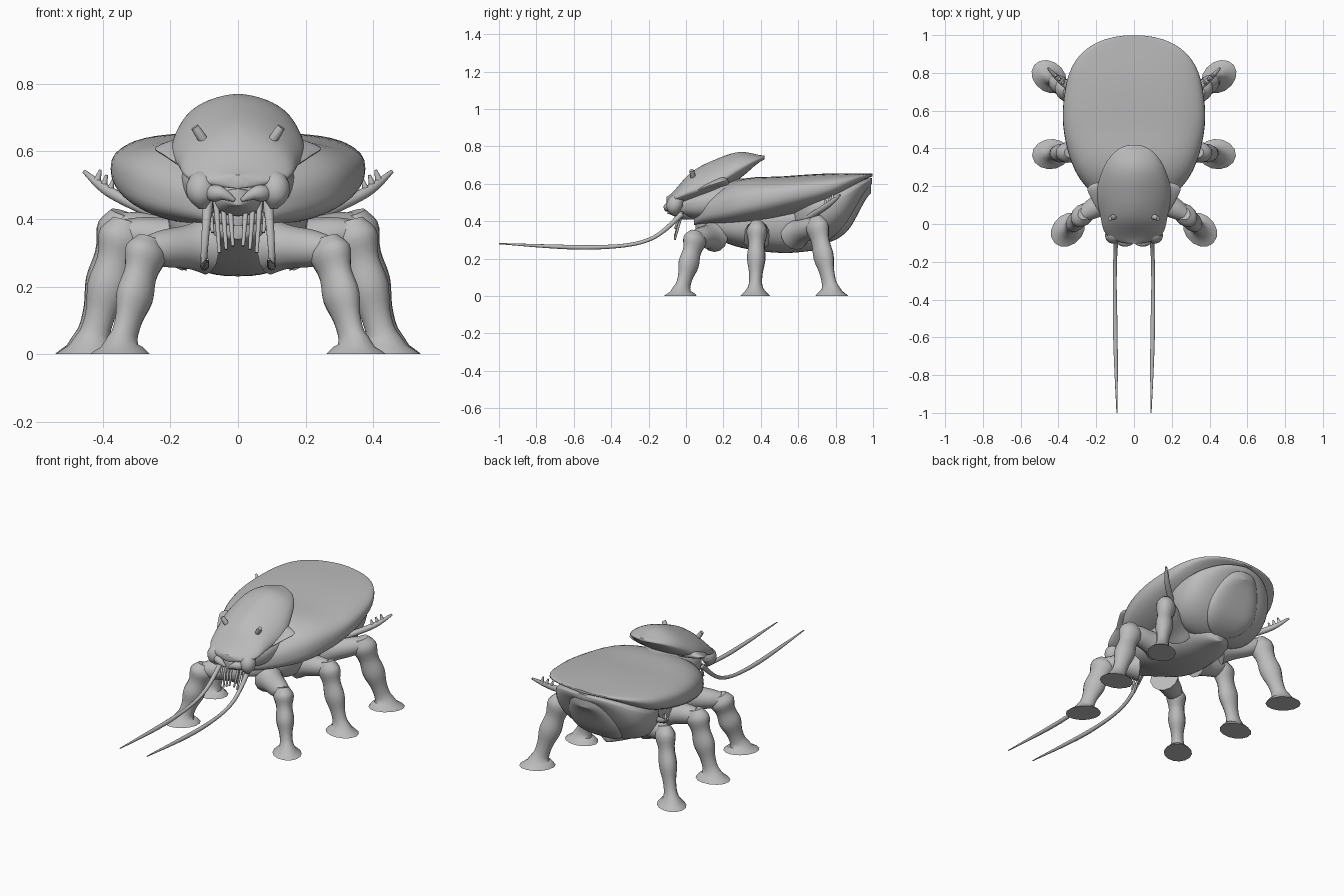
import bpy, bmesh, math
from mathutils import Vector

if "Cube" in bpy.data.objects:
    bpy.data.objects.remove(bpy.data.objects["Cube"])

mat = bpy.data.materials.new("chitin_grey")
mat.use_nodes = True
grey = (0.5, 0.5, 0.5, 1)
mat.diffuse_color = grey
mat.node_tree.nodes["Principled BSDF"].inputs["Base Color"].default_value = grey


def curve(values, t):
    """Smooth interpolation through evenly spaced numbers or vectors."""
    last = len(values) - 1
    i = min(int(t * last), last - 1)
    f = t * last - i
    a, b, c, d = (values[max(0, min(j, last))] for j in range(i - 1, i + 3))
    return (b + (c - a) * (f / 2) + (a * 2 - b * 5 + c * 4 - d) * (f ** 2 / 2)
            + (b * 3 - c * 3 + d - a) * (f ** 3 / 2))


def skin(name, rings, mirror=False):
    """Join rings of points into a closed smooth surface."""
    bm = bmesh.new()
    loops = [[bm.verts.new(point) for point in ring] for ring in rings]
    for near, far in zip(loops, loops[1:]):
        for i in range(len(near)):
            bm.faces.new((near[i - 1], near[i], far[i], far[i - 1]))
    bm.faces.new(loops[0])
    bm.faces.new(loops[-1])
    bmesh.ops.recalc_face_normals(bm, faces=bm.faces)
    for face in bm.faces:
        face.smooth = True
    mesh = bpy.data.meshes.new(name)
    bm.to_mesh(mesh)
    bm.free()
    mesh.set_sharp_from_angle(angle=math.radians(50))
    mesh.materials.append(mat)
    ob = bpy.data.objects.new(name, mesh)
    bpy.context.collection.objects.link(ob)
    if mirror:
        ob.modifiers.new("mirror", "MIRROR").use_mirror_merge = False


def power(value, exponent):
    return math.copysign(abs(value) ** exponent, value)


def body(name, start, end, width, top, rim, bottom, crown=2.0, belly=2.5):
    """Round-ended loft along y with a superellipse cross-section."""
    rings, stations, sides = [], 30, 48
    for k in range(stations + 1):
        t = (1 - math.cos(math.pi * k / stations)) / 2
        t = max(.002, min(t, .998))
        w = curve(width, t) * math.sqrt(1 - t ** 10 - (1 - t) ** 10)
        mid = curve(rim, t)
        ring = []
        for n in range(sides):
            angle = math.tau * n / sides
            c, s = math.cos(angle), math.sin(angle)
            shape, edge = (crown, top) if s > 0 else (belly, bottom)
            height = (curve(edge, t) - mid) * abs(s) ** (2 / shape)
            ring.append((w * power(c, 2 / shape), start + (end - start) * t,
                         mid + height))
        rings.append(ring)
    skin(name, rings)


def tube(name, path, radii, squash=1.0, flat_end=False):
    """Mirrored pair of tubes along a smooth path with varying radius."""
    path = [Vector(point) for point in path]
    run = path[-1] - path[0]
    across = Vector((-run.y, run.x, 0)).normalized()
    steps, sides, rings = 20, 14, []
    points = [curve(path, k / steps) for k in range(steps + 1)]
    for k, point in enumerate(points):
        along = points[min(k + 1, steps)] - points[max(k - 1, 0)]
        if flat_end and k > steps - 3:
            along = Vector((0, 0, -1))
        up = across.cross(along).normalized()
        side = along.normalized().cross(up) * squash
        radius = curve(radii, k / steps)
        rings.append([point + (up * math.cos(a) + side * math.sin(a)) * radius
                      for a in (math.tau * n / sides for n in range(sides))])
    skin(name, rings, mirror=True)


# Wing shell
body("wing_shell", .04, 1,
     width=[.2, .32, .375, .365, .33], top=[.5, .62, .64, .655, .655],
     rim=[.43, .49, .54, .58, .65], bottom=[.38, .38, .42, .5, .64], crown=2.7)

# Underside
body("thorax", .05, .76, width=[.12, .2, .2, .18], top=[.5, .5],
     rim=[.38, .42], bottom=[.34, .26, .23, .25])
body("abdomen", .55, .995, width=[.25, .3, .28, .18], top=[.55, .6, .62, .63],
     rim=[.45, .48, .53, .62], bottom=[.33, .28, .36, .6])
body("tail_plate", .74, .99, width=[.14, .17, .1], top=[.5, .55, .62],
     rim=[.42, .48, .6], bottom=[.28, .35, .55], belly=3.5)

# Head shield with flared side lobes
body("head_shield", -.105, .42, width=[.19, .18, .2, .17, .13],
     top=[.53, .66, .73, .77, .75], rim=[.51, .56, .6, .68, .74],
     bottom=[.49, .51, .56, .63, .73], crown=1.7, belly=2)
body("shield_lobes", .01, .235, width=[.17, .22, .28], top=[.6, .65, .68],
     rim=[.55, .59, .62], bottom=[.52, .56, .59], crown=1.3, belly=2)

# Neck and jaw
body("neck", -.07, .36, width=[.08, .15, .17, .13], top=[.5, .58, .62, .63],
     rim=[.48, .5, .53, .57], bottom=[.44, .41, .42, .48])
body("lower_jaw", -.1, .06, width=[.04, .07, .06], top=[.49, .49],
     rim=[.46, .46], bottom=[.44, .41, .41])

# Cheeks, mandibles and eyes
tube("cheeks", [(.1, -.02, .54), (.11, -.06, .49), (.105, -.06, .43)],
     [.01, .04, .04, .01])
tube("mandibles", [(.09, -.07, .475), (.05, -.1, .475), (.01, -.105, .455)],
     [.02, .025, .015, .005])
tube("eyes", [(.1, .04, .63), (.128, .03, .672)], [.014, .014, .012])

# Mouth feelers
for i, tip in enumerate((.32, .31, .3, .36)):
    x = .025 + .02 * i
    tube(f"mouth_feelers_{i + 1}", [(x, -.02, .45), (x - .01, -.06, tip)], [.009, .005])

# Antennae
tube("antennae", [(.09, -.02, .44), (.1, -.2, .3), (.1, -.5, .26), (.09, -1, .28)],
     [.015, .011, .01, .012, .003])

# Legs: thigh, then a lumpy shin that flares into a flat foot
legs = {"front": [(.1, .15, .32), (.27, .05, .31), (.35, -.03, 0)],
        "middle": [(.14, .38, .33), (.34, .38, .36), (.44, .37, 0)],
        "rear": [(.15, .58, .33), (.35, .7, .38), (.45, .78, 0)]}
for name, joints in legs.items():
    hip, knee, foot = map(Vector, joints)
    tube(f"{name}_thighs", [hip, knee], [.085, .065, .055, .04])
    tube(f"{name}_shins", [knee + (knee - foot) * .1, foot],
         [.04, .07, .055, .062, .045, .05, .1], squash=.8, flat_end=True)

# Serrated side hooks
root, bend, tip = Vector((.24, .64, .41)), Vector((.38, .75, .48)), Vector((.455, .825, .54))
tube("side_hooks", [root, bend, tip], [.016, .016, .006])
for i in range(3):
    base = bend.lerp(tip, i / 4)
    tube(f"hook_teeth_{i + 1}", [base, base + Vector((-.01, -.005, .035))], [.012, .004])
